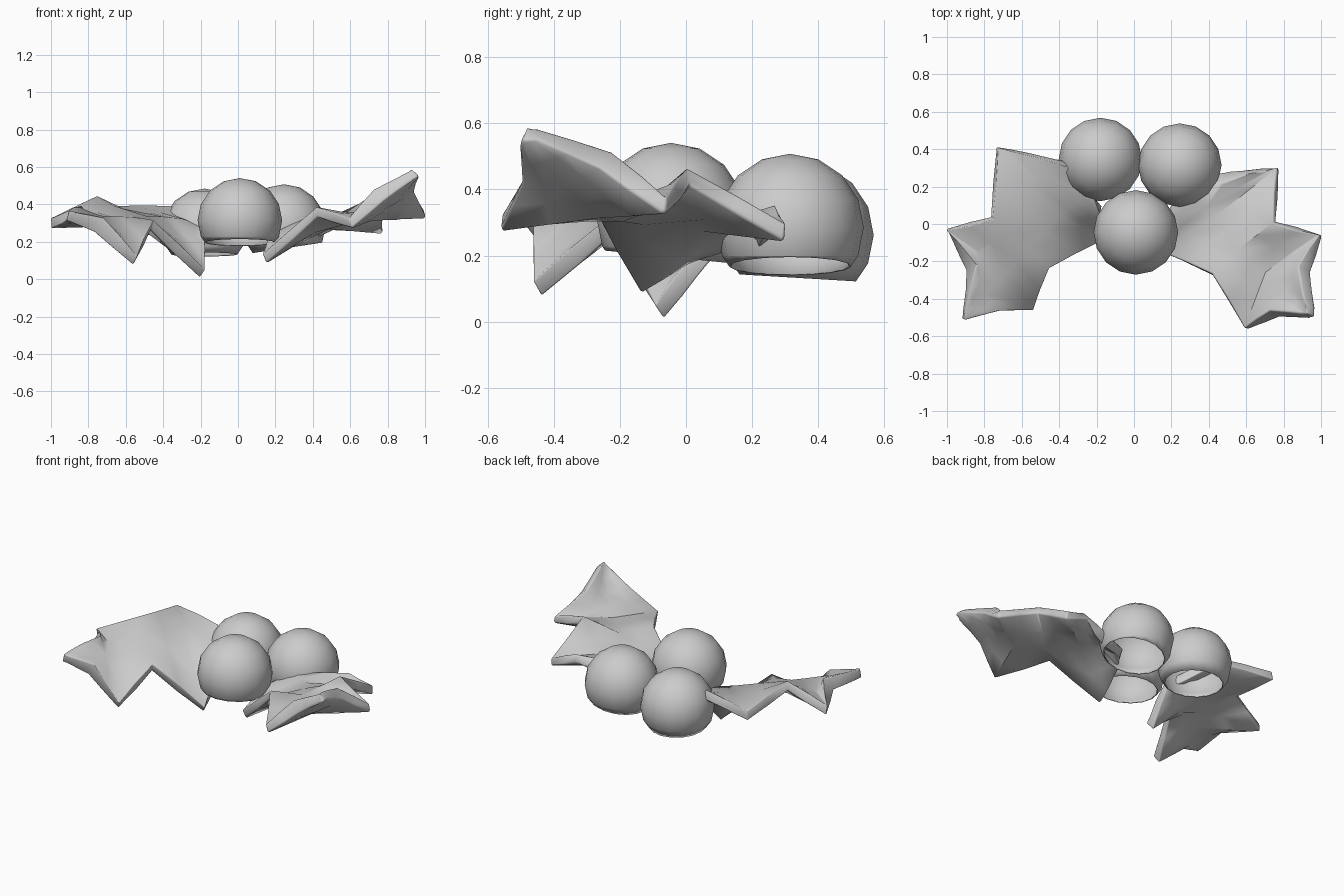
import bpy
import bmesh
from mathutils import Vector

if "Cube" in bpy.data.objects:
    bpy.data.objects.remove(bpy.data.objects["Cube"], do_unlink=True)

# One plain grey for every part
grey = bpy.data.materials.new("plain_grey")
grey.use_nodes = True
colour = (0.6, 0.6, 0.6, 1)
grey.diffuse_color = colour
grey.node_tree.nodes["Principled BSDF"].inputs["Base Color"].default_value = colour


def make_object(name, bm):
    """Turn a bmesh into a grey object and make it the active one."""
    bmesh.ops.recalc_face_normals(bm, faces=bm.faces)
    mesh = bpy.data.meshes.new(name)
    bm.to_mesh(mesh)
    bm.free()
    mesh.materials.append(grey)
    obj = bpy.data.objects.new(name, mesh)
    bpy.context.collection.objects.link(obj)
    bpy.ops.object.select_all(action="DESELECT")
    obj.select_set(True)
    bpy.context.view_layer.objects.active = obj
    return obj


def smooth(angle):
    bpy.ops.object.shade_smooth_by_angle(angle=angle)


def make_leaf(name, rows):
    """Spiky leaf: each row is front edge, midrib, rear edge, in hundredths."""
    bm = bmesh.new()
    grid = [[bm.verts.new(Vector(p) / 100) for p in row] for row in rows]
    for near, far in zip(grid, grid[1:]):
        for i in range(len(near) - 1):
            bm.faces.new((near[i], near[i + 1], far[i + 1], far[i]))
    obj = make_object(name, bm)
    if obj.data.polygons[0].normal.z < 0:
        obj.data.flip_normals()
    # The rim is deeper at the edges of the last notch before the tip
    depth = obj.vertex_groups.new(name="rim_depth")
    count = len(obj.data.vertices)
    depth.add(range(count), 0.55, "REPLACE")
    depth.add([count - 6, count - 4], 0.9, "REPLACE")
    # Evenly warped patches between the spikes
    patches = obj.modifiers.new("patches", "SUBSURF")
    patches.subdivision_type = "SIMPLE"
    patches.levels = patches.render_levels = 1
    # Thickness with a softened rim
    solid = obj.modifiers.new("thickness", "SOLIDIFY")
    solid.thickness = 0.1
    solid.offset = 0
    solid.vertex_group = depth.name
    bevel = obj.modifiers.new("soft_rim", "BEVEL")
    bevel.width = 0.01
    bevel.segments = 2
    bevel.limit_method = "ANGLE"
    bevel.angle_limit = 1.1
    smooth(0.7)


def make_berry(name, centre, radius, cut, slope):
    """Faceted hollow berry, sliced open underneath along a slight slope."""
    bm = bmesh.new()
    bmesh.ops.create_uvsphere(bm, u_segments=16, v_segments=8, radius=radius)
    bmesh.ops.bisect_plane(
        bm, geom=bm.verts[:] + bm.edges[:] + bm.faces[:],
        plane_co=(0, 0, -cut), plane_no=(*slope, 1), clear_inner=True)
    obj = make_object(name, bm)
    obj.location = centre
    wall = obj.modifiers.new("wall", "SOLIDIFY")
    wall.thickness = 0.006
    wall.offset = -1
    smooth(0.7)


# Leaves: rows run from the base, through spikes and notches, to the tip
make_leaf("left_leaf", [
    [(19, 8, 23), (26, 19, 25), (41, 24, 23)],
    [(16, -2, 19), (33, 14, 29), (61, 28, 33)],
    [(14, -14, 11), (45, 5, 30), (77, 30, 27)],
    [(42, -27, 36), (57, -13, 32), (75, 1, 44)],
    [(60, -56, 30), (71, -26, 34), (100, -6, 35)],
    [(75, -48, 45), (83, -36, 43), (91, -24, 49)],
    [(91, -49, 55), (95, -49, 57), (94, -45, 57)],
])
make_leaf("right_leaf", [
    [(-18, 8, 24), (-25, 20, 28), (-36, 32, 37)],
    [(-18, 1, 15), (-31, 12, 30), (-55, 37, 37)],
    [(-19, -8, 3), (-41, 6, 31), (-73, 41, 36)],
    [(-46, -23, 29), (-57, -12, 31), (-76, 3, 42)],
    [(-55, -45, 10), (-69, -26, 31), (-100, -3, 30)],
    [(-74, -46, 29), (-80, -37, 32), (-87, -23, 36)],
    [(-88, -50, 33), (-91, -51, 34), (-91, -47, 34)],
])

# Cluster of three berries
make_berry("front_berry", (0.01, -0.045, 0.315), 0.226, 0.12, (0, 0.1))
make_berry("back_right_berry", (-0.18, 0.345, 0.262), 0.223, 0.13, (0, 0.06))
make_berry("back_left_berry", (0.245, 0.315, 0.285), 0.223, 0.12, (-0.15, 0))
